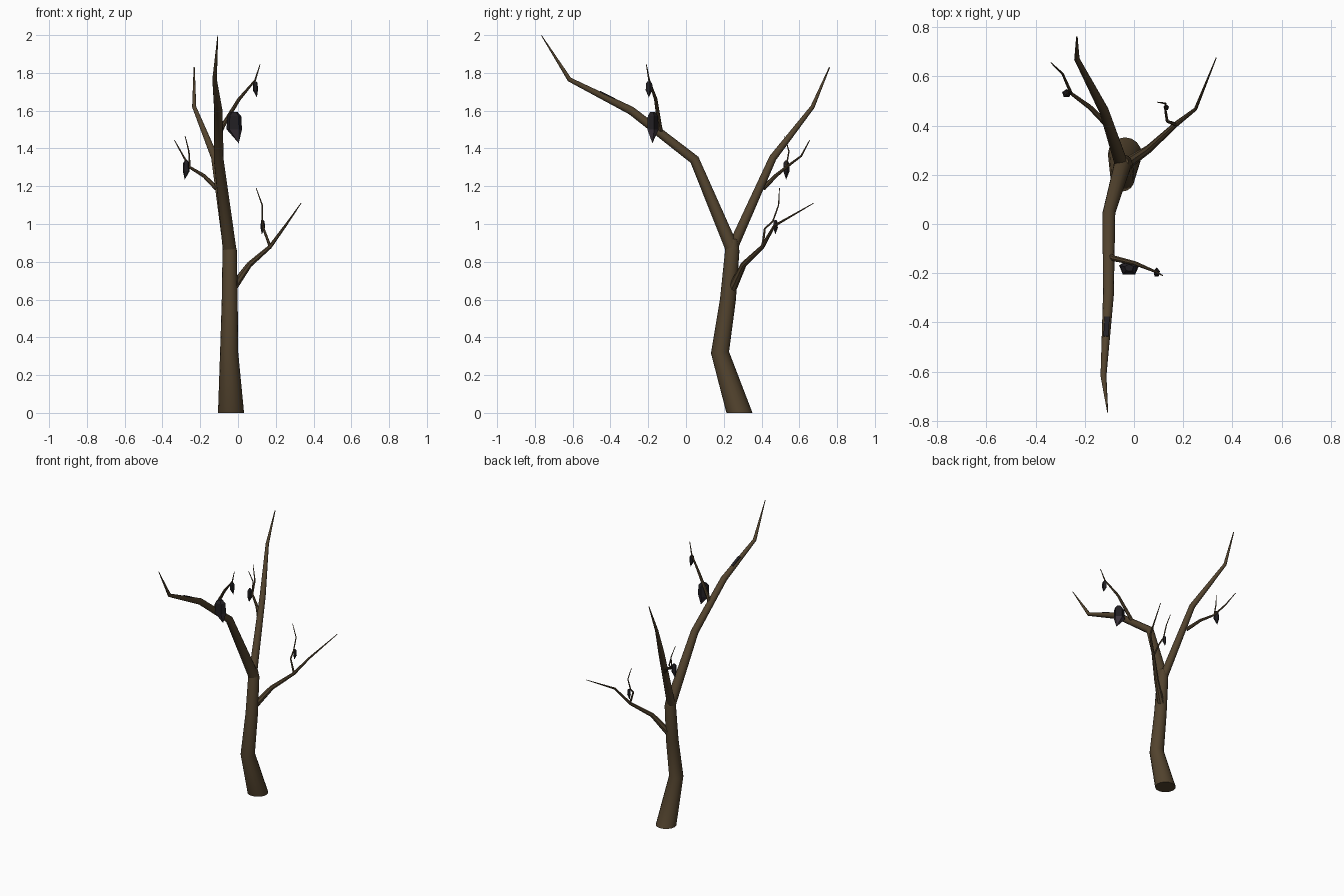
import bpy, bmesh, math
from mathutils import Vector, Matrix

if "Cube" in bpy.data.objects:
    bpy.data.objects.remove(bpy.data.objects["Cube"])


def material(name, rgb):
    m = bpy.data.materials.new(name)
    m.diffuse_color = (*rgb, 1)
    m.use_nodes = True
    m.node_tree.nodes["Principled BSDF"].inputs["Base Color"].default_value = m.diffuse_color
    return m


BARK = material("brown bark", (0.085, 0.056, 0.027))
DARK = material("dark fur", (0.016, 0.014, 0.017))
WING = material("dusky purple", (0.045, 0.034, 0.045))


def finish(name, bm, mats, smooth=None):
    bmesh.ops.recalc_face_normals(bm, faces=bm.faces)
    me = bpy.data.meshes.new(name)
    bm.to_mesh(me)
    bm.free()
    for m in mats:
        me.materials.append(m)
    ob = bpy.data.objects.new(name, me)
    bpy.context.collection.objects.link(ob)
    if smooth:
        bpy.ops.object.select_all(action='DESELECT')
        ob.select_set(True)
        bpy.context.view_layer.objects.active = ob
        bpy.ops.object.shade_smooth_by_angle(angle=math.radians(smooth))
    return ob


def limb(name, pts, sides=12, flat_base=False):
    """Tapered tube through (x, y, z, radius) points, closed at both ends."""
    bm = bmesh.new()
    P = [Vector(p[:3]) for p in pts]
    rings = []
    for i, p in enumerate(P):
        a = (P[i] - P[i - 1]).normalized() if i else None
        b = (P[i + 1] - P[i]).normalized() if i < len(P) - 1 else None
        d = (a + b).normalized() if a and b else (a or b)
        if flat_base and i == 0:
            d = Vector((0, 0, 1))
        u = Vector((1, 0, 0))
        u = (u - d * u.dot(d)).normalized()
        v = d.cross(u)
        rings.append([bm.verts.new(p + pts[i][3] * (u * math.cos(t) + v * math.sin(t)))
                      for t in (2 * math.pi * k / sides for k in range(sides))])
    for r, s in zip(rings, rings[1:]):
        for k in range(sides):
            bm.faces.new((r[k], r[k - 1], s[k - 1], s[k]))
    bm.faces.new(rings[0])
    bm.faces.new(rings[-1])
    return finish(name, bm, [BARK], 32)


# trunk and the two main limbs
limb("trunk", [(-.037, .283, 0, .069), (-.047, .18, .32, .048), (-.044, .222, .6, .042),
               (-.044, .245, .86, .038), (-.046, .25, .92, .024)], 16, True)
limb("front_limb", [(-.044, .248, .86, .036), (-.102, .045, 1.34, .026), (-.104, -.29, 1.6, .022),
                    (-.124, -.617, 1.765, .012), (-.107, -.765, 1.998, .002)])
limb("back_limb", [(-.05, .24, .86, .028), (-.122, .46, 1.35, .020),
                   (-.232, .67, 1.62, .011), (-.232, .76, 1.83, .003)])

# thinner branches and twigs
limb("right_branch", [(-.03, .245, .66, .024), (.06, .305, .785, .016), (.17, .405, .88, .011),
                      (.25, .467, .99, .007), (.334, .675, 1.11, .002)], 8)
limb("right_twig", [(.17, .405, .88, .008), (.135, .417, .975, .006), (.128, .46, 1.015, .005),
                    (.128, .49, 1.1, .004), (.096, .495, 1.19, .002)], 6)
limb("left_branch", [(-.115, .41, 1.19, .013), (-.18, .475, 1.255, .010), (-.255, .53, 1.3, .007),
                     (-.29, .61, 1.36, .005), (-.337, .655, 1.445, .002)], 8)
limb("left_twig", [(-.255, .53, 1.3, .005), (-.26, .545, 1.385, .004), (-.28, .522, 1.465, .002)], 6)
limb("front_branch", [(-.103, -.13, 1.47, .013), (-.08, -.14, 1.52, .012), (.005, -.16, 1.66, .009),
                      (.09, -.195, 1.76, .005), (.117, -.21, 1.845, .002)], 8)


def hanging(name, x, y, top, h, w, d, tip, sides=5, turn=0.3):
    """Faceted roosting body: block above, folded purple wings tapering to a point."""
    bm = bmesh.new()
    rings = []
    for f, s in ((0, .45), (.12, .9), (.55, 1)):
        rings.append([bm.verts.new((x + s * w * math.cos(turn + 2 * math.pi * k / sides),
                                    y + s * d * math.sin(turn + 2 * math.pi * k / sides),
                                    top - f * h)) for k in range(sides)])
    end = bm.verts.new((x + tip, y, top - h))
    bm.faces.new(rings[0])
    for r, s in zip(rings, rings[1:]):
        for k in range(sides):
            bm.faces.new((r[k - 1], r[k], s[k], s[k - 1]))
    for k in range(sides):
        f = bm.faces.new((rings[2][k - 1], rings[2][k], end))
        f.material_index = 1 if w > .03 else 0
    return finish(name, bm, [DARK, WING])


hanging("large_roosting_bat", -.02, -.178, 1.592, .165, .043, .033, .024)
hanging("small_bat_front", .092, -.197, 1.755, .085, .014, .020, .008)
hanging("small_bat_left", -.274, .53, 1.335, .1, .019, .018, -.008)
hanging("small_bat_right", .131, .473, 1.02, .075, .012, .013, -.005)

# dark knot on the upper side of the front limb
a, b = Vector((-.104, -.29, 1.6)), Vector((-.124, -.617, 1.765))
d = (b - a).normalized()
n = (Vector((0, 0, 1)) - d * d.z).normalized()
s = d.cross(n)
bm = bmesh.new()
bmesh.ops.create_cube(bm, size=1, matrix=Matrix.Translation(a.lerp(b, .41) + n * .0165)
                      @ Matrix((s, d, n)).transposed().to_4x4()
                      @ Matrix.Diagonal((.02, .088, .006, 1)))
finish("bark_knot", bm, [DARK])
